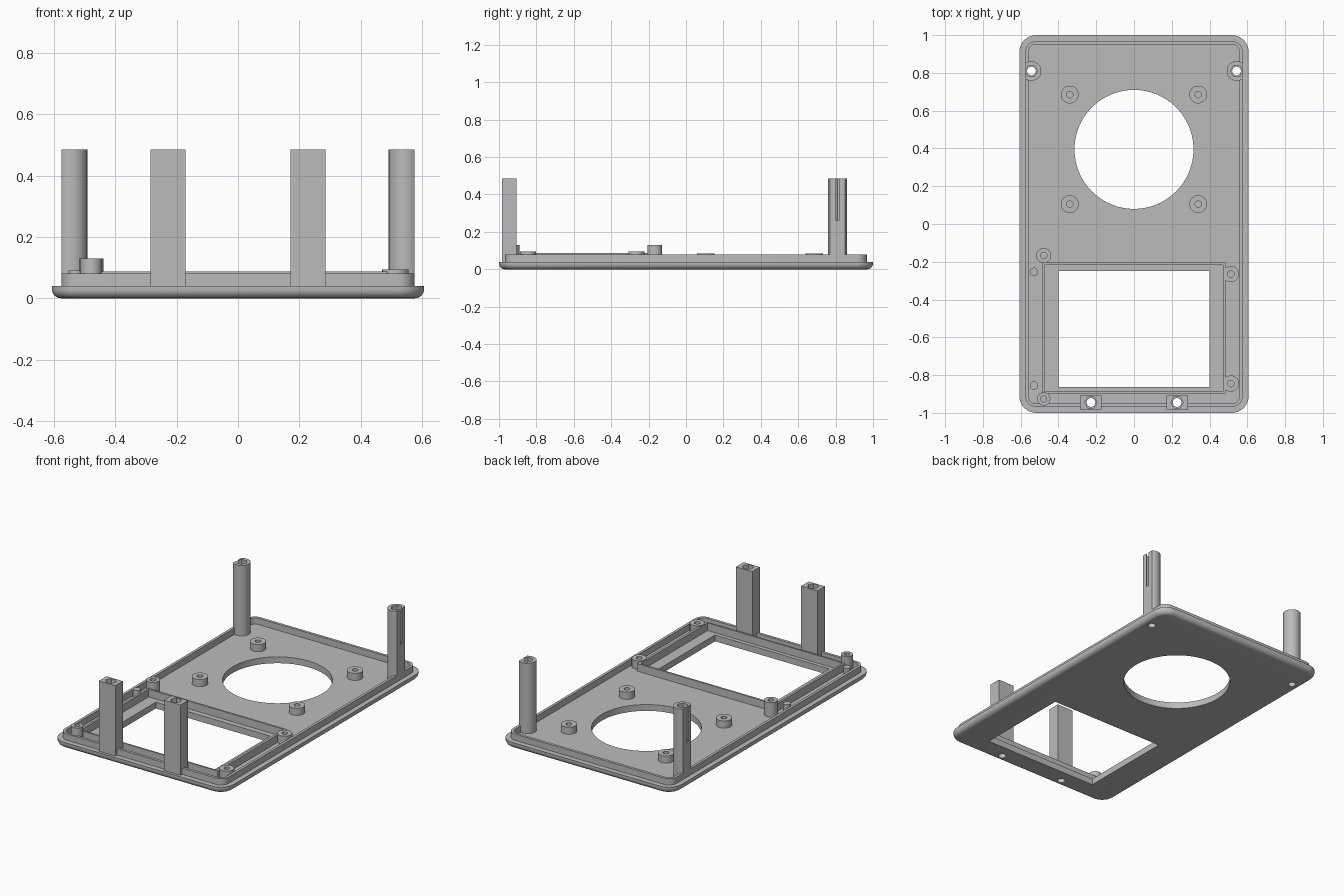
import bpy, bmesh
from math import pi, sin, cos, radians

default = bpy.data.objects.get("Cube")
if default:
    bpy.data.objects.remove(default, do_unlink=True)

grey = bpy.data.materials.new("grey plastic")
grey.use_nodes = True
COLOUR = (0.5, 0.5, 0.5, 1)
grey.diffuse_color = COLOUR
grey.node_tree.nodes["Principled BSDF"].inputs["Base Color"].default_value = COLOUR


def rounded(cx, cy, hx, hy, r, z, steps=10):
    """Rounded rectangle ring; r equal to both half sizes gives a circle."""
    ring = []
    for k, (sx, sy) in enumerate(((1, 1), (-1, 1), (-1, -1), (1, -1))):
        for i in range(steps):
            a = (k + (i + 0.5) / steps) * pi / 2
            ring.append((cx + sx * (hx - r) + r * cos(a),
                         cy + sy * (hy - r) + r * sin(a), z))
    return ring


def circle(cx, cy, r, z, n=32):
    return [(cx + r * cos(2 * pi * i / n), cy + r * sin(2 * pi * i / n), z) for i in range(n)]


def box(x0, x1, y0, y1, z):
    return [(x0, y0, z), (x1, y0, z), (x1, y1, z), (x0, y1, z)]


def loft(name, rings, wrap=False):
    """Skin a stack of rings; wrap joins last to first, otherwise both ends are capped."""
    bm = bmesh.new()
    rows = [[bm.verts.new(p) for p in ring] for ring in rings]
    n = len(rows[0])
    pairs = list(zip(rows, rows[1:])) + ([(rows[-1], rows[0])] if wrap else [])
    for a, b in pairs:
        for i in range(n):
            j = (i + 1) % n
            bm.faces.new((a[i], a[j], b[j], b[i]))
    if not wrap:
        bm.faces.new(rows[0])
        bm.faces.new(rows[-1])
    bmesh.ops.recalc_face_normals(bm, faces=bm.faces)
    mesh = bpy.data.meshes.new(name)
    bm.to_mesh(mesh)
    bm.free()
    mesh.materials.append(grey)
    obj = bpy.data.objects.new(name, mesh)
    bpy.context.collection.objects.link(obj)
    return obj


def tube(name, ring, outer, inner, z0, z1):
    return loft(name, [ring(*outer, z0), ring(*outer, z1),
                       ring(*inner, z1), ring(*inner, z0)], wrap=True)


def cut(obj, cutters):
    for c in cutters:
        c.hide_render = True
        m = obj.modifiers.new("cut", "BOOLEAN")
        m.operation, m.solver, m.object = "DIFFERENCE", "EXACT", c
    deps = bpy.context.evaluated_depsgraph_get()
    mesh = bpy.data.meshes.new_from_object(obj.evaluated_get(deps))
    obj.modifiers.clear()
    obj.data = mesh


FLOOR, TOP = 0.04, 0.485
BACK_X, BACK_Y = 0.543, 0.81
POST_X, POST_Y = 0.228, -0.945
parts, cutters = [], []

# Screw channels with hexagonal nut pockets
channels = {}
for side in (-1, 1):
    for label, x, y in (("back", BACK_X, BACK_Y), ("front", POST_X, POST_Y)):
        hole = loft("cutter_hole", [circle(side * x, y, 0.023, z) for z in (-0.1, 0.6)])
        pocket = loft("cutter_pocket", [circle(side * x, y, 0.033, z, 6) for z in (0.26, 0.6)])
        channels[label, side] = [hole, pocket]
        cutters += [hole, pocket]
holes = [c[0] for c in channels.values()]

# Base plate with a rounded lower edge
R = 0.03
rings = []
for step in range(7):
    a = radians(15 * step)
    d = R * (1 - sin(a))
    rings.append(rounded(0, 0, 0.607 - d, 1 - d, 0.09 - d, R * (1 - cos(a))))
rings.append(rounded(0, 0, 0.607, 1, 0.09, FLOOR))
plate = loft("base_plate", rings)
window = loft("cutter_window", [box(-0.4, 0.4, -0.862, -0.25, z) for z in (-0.1, 0.2)])
round_opening = loft("cutter_round", [circle(0, 0.395, 0.315, z, 96) for z in (-0.1, 0.2)])
cutters += [window, round_opening]
cut(plate, holes + [window, round_opening])
parts.append(plate)

# Raised rim around the plate
rim = tube("rim", rounded, (0, 0, 0.575, 0.967, 0.055), (0, 0, 0.558, 0.95, 0.038), 0.035, 0.08)
cut(rim, holes)
parts.append(rim)

# Thin wall framing the rectangular window
parts.append(tube("window_frame", box, (-0.487, 0.485, -0.898, -0.204),
                  (-0.475, 0.47, -0.887, -0.216), 0.035, 0.088))

# Hollow screw bosses: x, y, radius, hole radius, top
bosses = [(sx * 0.34, y, 0.047, 0.017, 0.085) for sx in (-1, 1) for y in (0.105, 0.685)]
bosses += [(0.513, y, 0.043, 0.017, 0.094) for y in (-0.265, -0.845)]
bosses += [(-0.478, -0.167, 0.04, 0.017, 0.13), (-0.478, -0.926, 0.035, 0.016, 0.13)]
for x, y, r, h, top in bosses:
    parts.append(tube("screw_boss", circle, (x, y, r), (x, y, h), 0.035, top))

# Locating pins
for y in (-0.253, -0.855):
    parts.append(loft("locating_pin", [circle(-0.53, y, 0.022, z) for z in (0.035, 0.09)]))

for side in (-1, 1):
    # Back pillars: round, flattened on the outside, with a slot there
    rings = [[(side * min(px, 0.575), py, pz) for px, py, pz in circle(BACK_X, BACK_Y, 0.052, z, 48)]
             for z in (0.035, TOP)]
    pillar = loft("back_pillar", rings)
    x0, x1 = sorted((side * BACK_X, side * 0.62))
    slot = loft("cutter_slot", [box(x0, x1, BACK_Y - 0.008, BACK_Y + 0.008, z) for z in (0.26, 0.6)])
    cutters.append(slot)
    cut(pillar, channels["back", side] + [slot])
    parts.append(pillar)

    # Front posts: square section
    cx = side * POST_X
    post = loft("front_post", [box(cx - 0.057, cx + 0.057, -0.983, -0.907, z) for z in (FLOOR, TOP)])
    cut(post, channels["front", side])
    parts.append(post)

for c in cutters:
    bpy.data.objects.remove(c, do_unlink=True)

# Smooth round walls, sharp edges elsewhere
bpy.ops.object.select_all(action="DESELECT")
for p in parts:
    p.select_set(True)
bpy.context.view_layer.objects.active = plate
bpy.ops.object.shade_smooth_by_angle(angle=radians(30))
